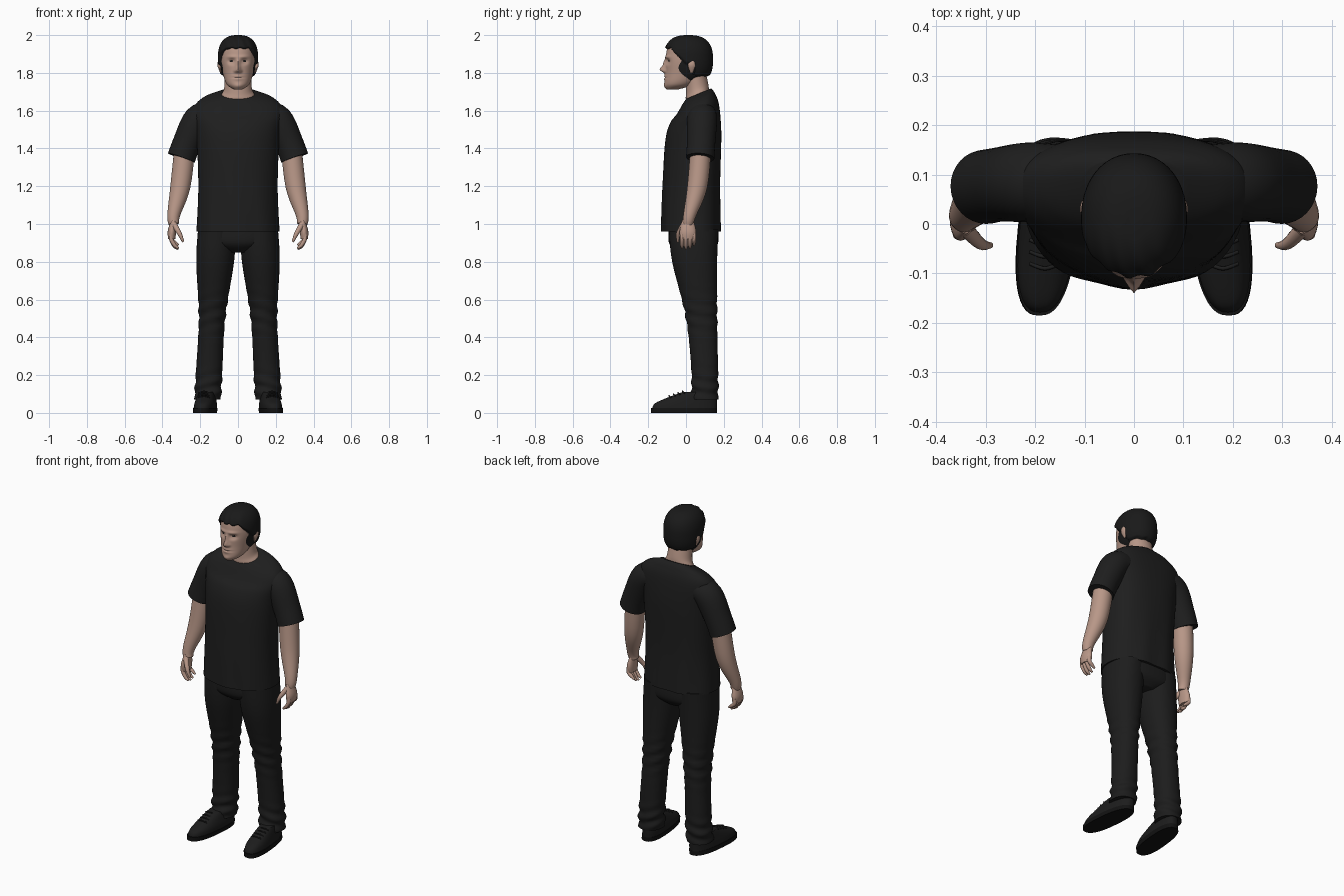
import bpy, bmesh
from math import sin, cos, pi, exp, copysign
from mathutils import Vector

cube = bpy.data.objects.get("Cube")
if cube:
    bpy.data.objects.remove(cube, do_unlink=True)


def material(name, red, green, blue):
    mat = bpy.data.materials.new(name)
    mat.use_nodes = True
    color = (red, green, blue, 1)
    mat.diffuse_color = color
    shader = mat.node_tree.nodes["Principled BSDF"]
    shader.inputs["Base Color"].default_value = color
    shader.inputs["Roughness"].default_value = .8
    return mat


SKIN = material("skin", .48, .31, .245)
SHIRT = material("shirt black", .013, .013, .013)
DENIM = material("trouser black", .012, .012, .012)
HAIR = material("hair black", .01, .01, .01)
SHOE = material("shoe black", .012, .012, .012)
SOLE = material("sole black", .006, .006, .006)


def spline(keys, steps):
    """Smooth in-between values for a list of equal-length tuples."""
    out = []
    last = len(keys) - 1
    for i in range(last):
        before, start, end, after = (keys[max(0, min(last, i + j))] for j in (-1, 0, 1, 2))
        for s in range(steps):
            t = s / steps
            ease = t * t * (3 - 2 * t)
            rise, fall = t * (1 - t) ** 2 / 2, t * t * (1 - t) / 2
            out.append([b + (c - b) * ease + (c - a) * rise - (d - b) * fall
                        for a, b, c, d in zip(before, start, end, after)])
    return out + [list(keys[last])]


def join_rings(name, rings, mat, side=1, shape=None):
    """Join rings of points into a closed smooth surface; shape moves each point."""
    bm = bmesh.new()
    loops = []
    for ring in rings:
        points = [shape(p) if shape else p for p in ring]
        loops.append([bm.verts.new((p.x * side, p.y, p.z)) for p in points])
    for low, high in zip(loops, loops[1:]):
        for i in range(len(low)):
            bm.faces.new((low[i - 1], low[i], high[i], high[i - 1]))
    bm.faces.new(loops[0])
    bm.faces.new(loops[-1])
    bmesh.ops.recalc_face_normals(bm, faces=bm.faces)
    mesh = bpy.data.meshes.new(name)
    bm.to_mesh(mesh)
    bm.free()
    mesh.materials.append(mat)
    part = bpy.data.objects.new(name, mesh)
    bpy.context.collection.objects.link(part)
    bpy.ops.object.select_all(action='DESELECT')
    part.select_set(True)
    bpy.context.view_layer.objects.active = part
    bpy.ops.object.shade_smooth_by_angle(angle=.9)


def power(value, roundness):
    return copysign(abs(value) ** (2 / roundness), value)


def body(name, keys, mat, side=1, shape=None, count=48, steps=8, front=2.1, back=2.5,
         centre=lambda z: 0, tilt=lambda z: 0, shear=0):
    """Level rings from keys of height, half width, front y and back y."""
    rings = []
    for z, width, near, far in spline(keys, steps):
        ring = []
        for i in range(count):
            angle = 2 * pi * i / count
            roundness = front if sin(angle) < 0 else back
            dy = (far - near) / 2 * power(sin(angle), roundness)
            x = centre(z) + width * power(cos(angle), roundness) + shear * dy
            ring.append(Vector((x, (near + far) / 2 + dy, z + tilt(z) * dy)))
        rings.append(ring)
    join_rings(name, rings, mat, side, shape)


def limb(name, keys, mat, side=1, flat=1, count=20, steps=5):
    """Rings square to a path with keys of x, y, z and radius."""
    path = spline(keys, steps)
    last = len(path) - 1
    rings = []
    for i, (x, y, z, radius) in enumerate(path):
        along = Vector(path[min(i + 1, last)][:3]) - Vector(path[max(i - 1, 0)][:3])
        across = Vector((0, 1, 0)).cross(along).normalized()
        forward = along.cross(across).normalized()
        angles = [2 * pi * j / count for j in range(count)]
        rings.append([Vector((x, y, z)) + radius * (across * flat * cos(a) + forward * sin(a))
                      for a in angles])
    join_rings(name, rings, mat, side)


# Face features: sideways place, height, half width, half height, depth
SOCKET = (.034, 1.86, .018, .013, .016)
EYE = (.034, 1.858, .011, .006, -.006)
BROW = (.03, 1.885, .028, .008, -.006)
BRIDGE = (0, 1.85, .01, .022, -.012)
NOSE = (0, 1.818, .012, .017, -.03)
NOSTRIL = (.014, 1.81, .008, .009, -.01)
LIPS = (0, 1.775, .022, .014, -.008)
MOUTH = (0, 1.775, .026, .004, .008)
CHIN = (0, 1.73, .022, .014, -.006)


def face_shape(p):
    """Carve the features into the front of the head."""
    q = p.copy()
    if p.y < -.02:
        for x, z, wide, high, depth in (SOCKET, EYE, BROW, BRIDGE, NOSE, NOSTRIL, LIPS, MOUTH, CHIN):
            q.y += depth * exp(-((abs(p.x) - x) / wide) ** 2 - ((p.z - z) / high) ** 2)
    return q


def hair_shape(p):
    """Sink the cap under the skin below the hairline, and add fine locks above."""
    if p.y > .045:
        line = 1.785
    elif p.y > 0:
        line = 1.845
    else:
        line = min(1.845 - p.y, 1.93)
    line += .003 * sin(130 * p.x)
    t = max(0, min(1, (p.z - line) / .016 + .5))
    scale = .86 + .14 * t * t * (3 - 2 * t)
    lock = .0025 * sin(150 * p.x + 60 * p.z) * t if p.y < 0 else 0
    return Vector((p.x * scale, .02 + (p.y - .02) * scale - lock, p.z))


def trouser_shape(p):
    """Slanted cloth creases round the knee and the ankle."""
    knee = exp(-((p.z - .52) / .09) ** 2)
    ankle = exp(-((p.z - .14) / .07) ** 2)
    fold = .0045 * (knee + ankle) * sin(95 * p.z + 28 * p.x + 14 * p.y)
    return Vector((p.x + copysign(fold, p.x - .15) * copysign(1, fold),
                   p.y + copysign(fold, p.y - .09) * copysign(1, fold), p.z))


def shirt_shape(p):
    """Soft vertical drape towards the hem."""
    drape = max(0, min(1, (1.4 - p.z) / .4))
    return Vector((p.x, p.y + .003 * drape * sin(42 * p.x + 5 * p.z), p.z))


def collar_tilt(z):
    return max(0, min(.45, 3 * (z - 1.55)))


def leg_centre(z):
    return .165 - .055 * z


def shoe_centre(z):
    return .175 - .08 * z


# Head and neck
body("head", [(1.712, .022, -.1, -.04), (1.74, .06, -.113, .04), (1.8, .08, -.108, .1),
              (1.88, .091, -.107, .125), (1.95, .08, -.09, .115), (1.985, .03, -.03, .05)],
     SKIN, shape=face_shape, count=96, steps=16, back=2.1)
body("neck", [(1.6, .13, .02, .13), (1.68, .09, 0, .122), (1.72, .073, 0, .117), (1.8, .07, 0, .1)],
     SKIN, front=2, back=2, tilt=collar_tilt)

# Hair: a boxy dome trimmed along the hairline
dome = []
for step in range(14):
    angle = -1 + step * .19
    reach = power(cos(angle), 2.6)
    dome.append((1.87 + .13 * power(sin(angle), 2.6), .107 * reach, .013 - .13 * reach, .013 + .13 * reach))
body("hair", dome, HAIR, shape=hair_shape, count=96, steps=6, back=2.1)

# T-shirt body and trouser hips
body("shirt_body", [(.96, .22, -.13, .185), (1.2, .21, -.124, .18), (1.47, .22, -.105, .187),
                    (1.6, .238, -.048, .177), (1.66, .19, -.02, .155), (1.69, .105, 0, .133)],
     SHIRT, shape=shirt_shape, count=64, tilt=collar_tilt)
body("trouser_hips", [(.85, .06, -.04, .13), (.9, .2, -.09, .17), (1, .2, -.09, .17)], DENIM)

for side, word in ((1, "left"), (-1, "right")):
    # Ear, sleeve and bare arm
    limb(word + "_ear", [(.09, .03, 1.8, .006), (.1, .03, 1.84, .02), (.1, .035, 1.87, .008)],
         SKIN, side, flat=.45)
    limb(word + "_sleeve", [(.14, .09, 1.58, .07), (.21, .085, 1.55, .08), (.27, .08, 1.43, .075),
                            (.3, .075, 1.35, .075)], SHIRT, side, count=32)
    limb(word + "_arm", [(.28, .08, 1.42, .055), (.305, .06, 1.2, .053), (.34, .02, 1.05, .034),
                         (.34, .01, 1, .028)], SKIN, side, count=28)
    # Hand: palm, four curled fingers and a thumb
    limb(word + "_palm", [(.34, .01, 1.02, .03), (.35, .01, .96, .044), (.35, .01, .92, .038)],
         SKIN, side, flat=.5)
    for i, finger in enumerate(("index", "middle", "ring", "little")):
        y = (i - 1) * .021
        tip = .867 + .005 * (i - 1) ** 2
        limb(f"{word}_{finger}_finger", [(.354, y, .95, .011), (.354, y, .92, .011),
                                         (.335, y, tip + .015, .01), (.315, y, tip, .005)],
             SKIN, side, count=12)
    limb(word + "_thumb", [(.34, -.01, 1, .016), (.31, -.04, .95, .012), (.29, -.043, .905, .006)],
         SKIN, side, count=12)
    # Trouser leg
    body(word + "_trouser_leg", [(.97, .1, -.09, .17), (.8, .1, -.073, .165), (.5, .07, 0, .165),
                                 (.2, .07, .03, .17), (.07, .07, .02, .17)],
         DENIM, side, trouser_shape, steps=16, back=2.2, centre=leg_centre)
    # Shoe sole, upper and laces
    body(word + "_shoe_sole", [(0, .06, -.185, .165), (.025, .06, -.185, .165)], SOLE, side,
         steps=1, front=2.5, centre=shoe_centre, shear=-.1)
    body(word + "_shoe_upper", [(.02, .058, -.18, .164), (.05, .055, -.165, .165),
                                (.08, .048, -.1, .165), (.11, .04, -.02, .16)],
         SHOE, side, front=2.5, centre=shoe_centre, shear=-.1)
    for i in range(4):
        y = -.08 + i * .024
        z = .09 + i * .008
        limb(f"{word}_lace_{i}", [(.15, y, z - .01, .004), (.18, y - .01, z, .004), (.21, y, z - .01, .004)],
             SHOE, side, count=8)
